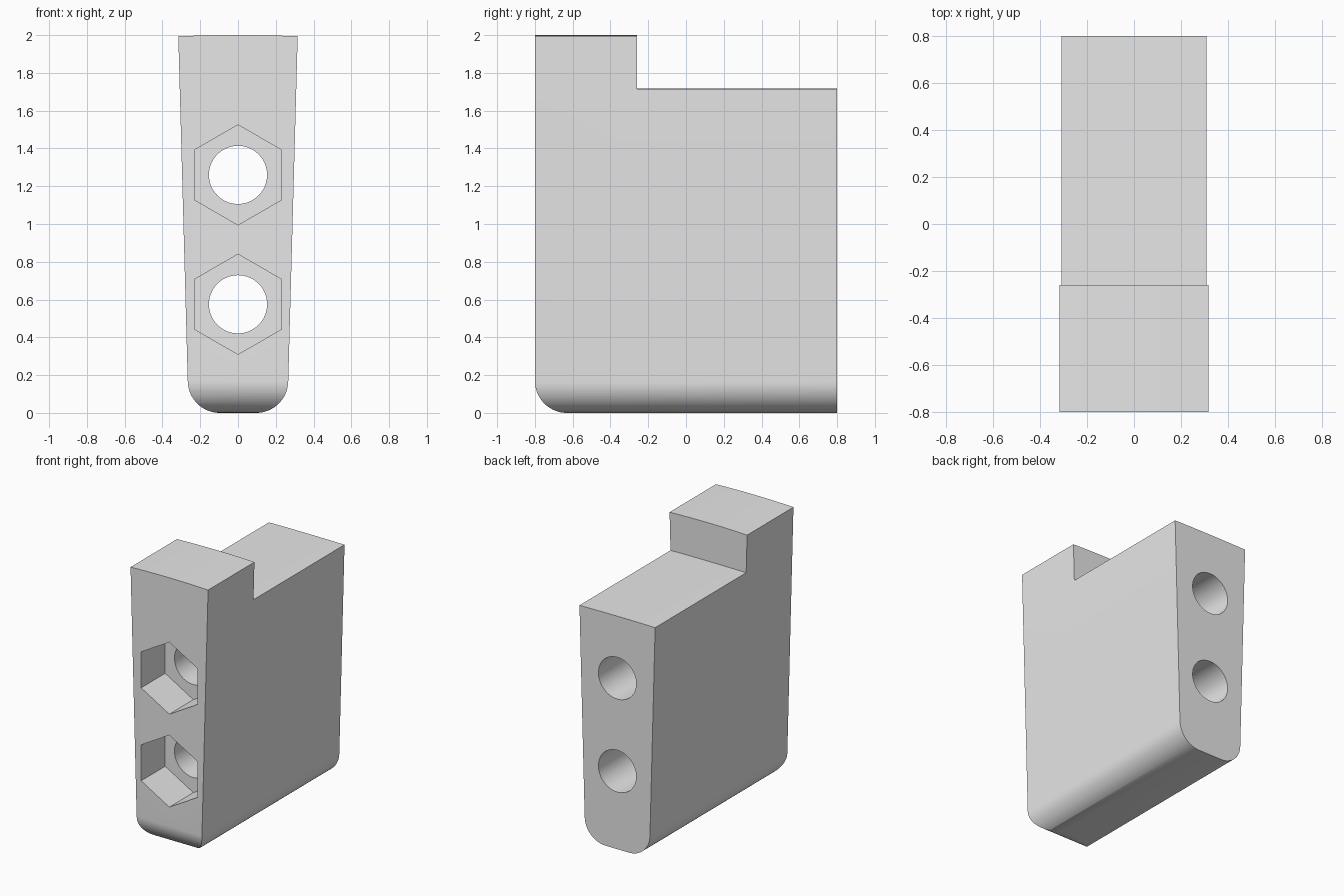
import bpy
import bmesh
from math import cos, sin, pi, radians
from mathutils import Vector

cube = bpy.data.objects.get("Cube")
if cube:
    bpy.data.objects.remove(cube, do_unlink=True)

grey = bpy.data.materials.new("plain grey")
grey.use_nodes = True
grey.diffuse_color = (0.8, 0.8, 0.8, 1)
grey.node_tree.nodes["Principled BSDF"].inputs["Base Color"].default_value = (0.8, 0.8, 0.8, 1)

HALF_DEPTH = 0.8
STEP_Y, STEP_Z = -0.26, 1.715
FILLET, CROWN = 0.17, 0.006


def prism(name, points, offset):
    """Extrude a closed outline along offset."""
    bm = bmesh.new()
    face = bm.faces.new([bm.verts.new(p) for p in points])
    ext = bmesh.ops.extrude_face_region(bm, geom=[face])
    moved = [v for v in ext["geom"] if isinstance(v, bmesh.types.BMVert)]
    bmesh.ops.translate(bm, verts=moved, vec=Vector(offset))
    bmesh.ops.recalc_face_normals(bm, faces=bm.faces)
    mesh = bpy.data.meshes.new(name)
    bm.to_mesh(mesh)
    bm.free()
    mesh.materials.append(grey)
    obj = bpy.data.objects.new(name, mesh)
    bpy.context.collection.objects.link(obj)
    return obj


def arc(cx, cz, radius, start, end, steps=16):
    return [(cx + radius * cos(radians(start + (end - start) * i / steps)),
             cz + radius * sin(radians(start + (end - start) * i / steps)))
            for i in range(steps + 1)]


def crown(half, top, steps=12):
    """Shallow arched line running from +half to -half."""
    return [(half * (1 - 2 * i / steps), top - CROWN * (1 - 2 * i / steps) ** 2)
            for i in range(steps + 1)]


def combine(target, tool, operation):
    mod = target.modifiers.new(tool.name, "BOOLEAN")
    mod.operation = operation
    mod.solver = "EXACT"
    mod.object = tool
    bpy.context.view_layer.objects.active = target
    bpy.ops.object.modifier_apply(modifier=mod.name)
    bpy.data.objects.remove(tool, do_unlink=True)


# Tapered body with rounded lower edges and a crowned top
right_corner = arc(0.266 - FILLET, FILLET, FILLET, -90, -1.5)
left_corner = [(-x, z) for x, z in reversed(right_corner)]
outline = right_corner + crown(0.316, 2.0) + left_corner
body = prism("grip_block", [(x, -HALF_DEPTH, z) for x, z in outline],
             (0, 2 * HALF_DEPTH, 0))

# Rounded lower front edge
side = arc(FILLET - HALF_DEPTH, FILLET, FILLET, 180, 270)
side += [(1, 0), (1, -0.1), (1, 2.1), (-HALF_DEPTH, 2.1)]
side.remove((1, 0))
side[-3] = (1, 0)
combine(body, prism("front_rounding", [(-0.5, y, z) for y, z in side], (1, 0, 0)),
        "INTERSECT")

# Lowered rear step
step = crown(0.5, STEP_Z + 0.002) + [(-0.5, 2.2), (0.5, 2.2)]
combine(body, prism("step_cutter", [(x, STEP_Y, z) for x, z in step], (0, 1.5, 0)),
        "DIFFERENCE")


# Hexagonal nut pockets and through bores
def ring(radius, sides, y, z):
    return [(radius * sin(2 * pi * i / sides), y, z + radius * cos(2 * pi * i / sides))
            for i in range(sides)]


for height in (0.575, 1.26):
    combine(body, prism("nut_pocket", ring(0.265, 6, -1, height), (0, 0.48, 0)),
            "DIFFERENCE")
    combine(body, prism("bolt_bore", ring(0.154, 64, -1, height), (0, 2, 0)),
            "DIFFERENCE")

bpy.ops.object.select_all(action="DESELECT")
body.select_set(True)
bpy.context.view_layer.objects.active = body
bpy.ops.object.shade_smooth_by_angle(angle=radians(30))
